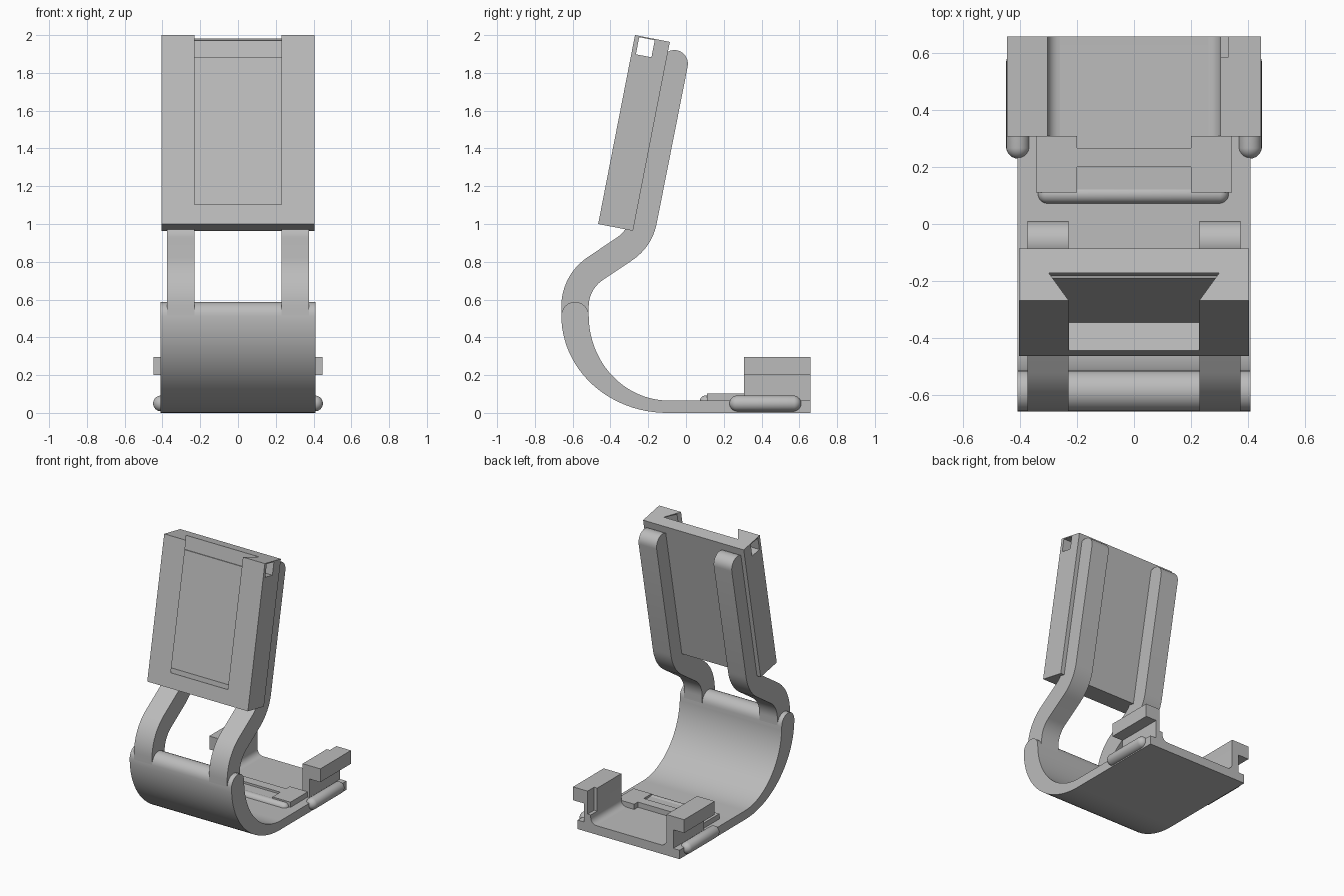
import bpy, bmesh, math
from mathutils import Vector

if "Cube" in bpy.data.objects:
    bpy.data.objects.remove(bpy.data.objects["Cube"])

grey = bpy.data.materials.new("plain grey")
grey.diffuse_color = (0.5, 0.5, 0.5, 1)
grey.use_nodes = True
grey.node_tree.nodes["Principled BSDF"].inputs["Base Color"].default_value = grey.diffuse_color


def prism(name, pts, place, a, b, smooth=False):
    """Extrude a 2D outline from a to b; place(u, v, w) gives the 3D point."""
    bm = bmesh.new()
    ends = [[bm.verts.new(place(u, v, w)) for u, v in pts] for w in (a, b)]
    n = len(pts)
    bm.faces.new(ends[0])
    bm.faces.new(ends[1][::-1])
    for i in range(n):
        j = (i + 1) % n
        bm.faces.new((ends[0][j], ends[0][i], ends[1][i], ends[1][j]))
    bmesh.ops.recalc_face_normals(bm, faces=bm.faces)
    me = bpy.data.meshes.new(name)
    bm.to_mesh(me)
    bm.free()
    me.materials.append(grey)
    ob = bpy.data.objects.new(name, me)
    bpy.context.collection.objects.link(ob)
    if smooth:
        shade(ob)
    return ob


def shade(ob):
    bpy.ops.object.select_all(action='DESELECT')
    ob.select_set(True)
    bpy.context.view_layer.objects.active = ob
    bpy.ops.object.shade_smooth_by_angle(angle=math.radians(30))


def along_x(u, v, w):
    return (w, u, v)


def along_y(u, v, w):
    return (u, w, v)


def box(name, x, y, z):
    return prism(name, [(y[0], z[0]), (y[1], z[0]), (y[1], z[1]), (y[0], z[1])], along_x, *x)


def cut(ob, cutter):
    m = ob.modifiers.new("cut", 'BOOLEAN')
    m.operation, m.solver, m.object = 'DIFFERENCE', 'EXACT', cutter
    cutter.hide_render = True
    cutter.hide_set(True)


def arc(cy, cz, ry, rz, a0, a1, n):
    return [(cy + ry * math.cos(math.radians(a0 + (a1 - a0) * i / n)),
             cz + rz * math.sin(math.radians(a0 + (a1 - a0) * i / n))) for i in range(n + 1)]


def rod(name, p, q, r):
    """Capsule from p to q, lying along one axis."""
    bm = bmesh.new()
    bmesh.ops.create_uvsphere(bm, u_segments=24, v_segments=13, radius=r)
    p, q = Vector(p), Vector(q)
    turn = (q - p).to_track_quat('Z', 'Y')
    for v in bm.verts:
        v.co = turn @ v.co + (q if v.co.z > 0 else p)
    me = bpy.data.meshes.new(name)
    bm.to_mesh(me)
    bm.free()
    me.materials.append(grey)
    ob = bpy.data.objects.new(name, me)
    bpy.context.collection.objects.link(ob)
    shade(ob)


# Curved base: flat foot sweeping up to a rounded front lip
outline = [(0.66, 0.0)] + arc(-0.1, 0.515, 0.56, 0.515, 270, 180, 24)
outline += arc(-0.5875, 0.515, 0.0725, 0.0725, 180, 0, 12)[1:]
outline += arc(-0.09, 0.515, 0.425, 0.45, 180, 270, 24)[1:] + [(0.66, 0.065)]
prism("curved_base", outline, along_x, -0.41, 0.41, True)

# Tilted panel frame: s runs up the panel, t from its front to its back
UP = Vector((0.1914, 0.9815))
BACK = Vector((0.9815, -0.1914))
CORNER = Vector((-0.465, 1.0))


def tilt(s, t):
    return CORNER + UP * s + BACK * t


def on_panel(x, t, s):
    p = tilt(s, t)
    return (x, p.x, p.y)


def rect(x, t0, t1):
    return [(-x, t0), (x, t0), (x, t1), (-x, t1)]


panel = prism("tilted_panel", rect(0.405, 0, 0.188), on_panel, 0, 1.019)
# Dovetail slot open at the top, and a square passage across the top end
cut(panel, prism("dovetail_cutter", [(-0.215, -0.02), (0.215, -0.02), (0.3, 0.1), (-0.3, 0.1)],
                 on_panel, 0.105, 1.1))
cut(panel, prism("passage_cutter", rect(0.6, 0.024, 0.108), on_panel, 0.92, 1.012))


# Two bent arms joining the base lip to the panel back
def fillet(a, b, c, r, n=12):
    u, v = (a - b).normalized(), (c - b).normalized()
    half = u.angle(v) / 2
    centre = b + (u + v).normalized() * (r / math.sin(half))
    d = r / math.tan(half)
    p, q = b + u * d - centre, b + v * d - centre
    sweep = math.pi - 2 * half
    return [centre + (p * math.sin((1 - i / n) * sweep) + q * math.sin(i / n * sweep)) / math.sin(sweep)
            for i in range(n + 1)]


R = 0.0725
a, b, c, d = Vector((-0.5875, 0.515)), Vector((-0.5875, 0.692)), Vector((-0.245, 0.922)), tilt(0.91, 0.233)
path = [a] + fillet(a, b, c, 0.24) + fillet(b, c, d, 0.23) + [d]
left, right = [], []
for i, p in enumerate(path):
    t = (path[min(i + 1, len(path) - 1)] - path[max(i - 1, 0)]).normalized()
    if i in (0, 1):
        t = Vector((0, 1))
    if i >= len(path) - 2:
        t = UP
    n = Vector((-t.y, t.x)) * R
    left.append(tuple(p + n))
    right.append(tuple(p - n))
top = math.degrees(math.atan2(-BACK.y, -BACK.x))
cap = arc(d.x, d.y, R, R, top, top - 180, 12)[1:-1]
for side, name in ((-1, "left"), (1, "right")):
    prism(name + "_arm", left + cap + right[::-1], along_x, side * 0.23, side * 0.375, True)

    # Rounded rail along each edge of the foot
    rod(name + "_side_rail", (side * 0.408, 0.272, 0.05), (side * 0.408, 0.568, 0.05), 0.042)

    # Overhanging clip block with a curved inner root
    prof = [(0.36, 0.05), (0.36, 0.2), (0.447, 0.2), (0.447, 0.297), (0.305, 0.297)]
    prof += arc(0.26, 0.11, 0.045, 0.045, 0, -90, 6) + [(0.26, 0.05)]
    clip = prism(name + "_clip", [(side * u, v) for u, v in prof], along_y, 0.308, 0.66, True)
    if side > 0:
        cut(clip, box("clip_notch_cutter", (0.2, 0.33), (0.585, 0.7), (0.13, 0.4)))

    # Raised pads beside the central recess
    box(name + "_pad", (side * 0.2, side * 0.345), (0.11, 0.31), (0.05, 0.103))

# Central plate, its lower step and the rounded front lip
box("centre_plate", (-0.2, 0.2), (0.2, 0.268), (0.05, 0.103))
box("centre_step", (-0.2, 0.2), (0.11, 0.2), (0.05, 0.088))
rod("front_lip", (-0.305, 0.105, 0.06), (0.3, 0.105, 0.06), 0.033)
